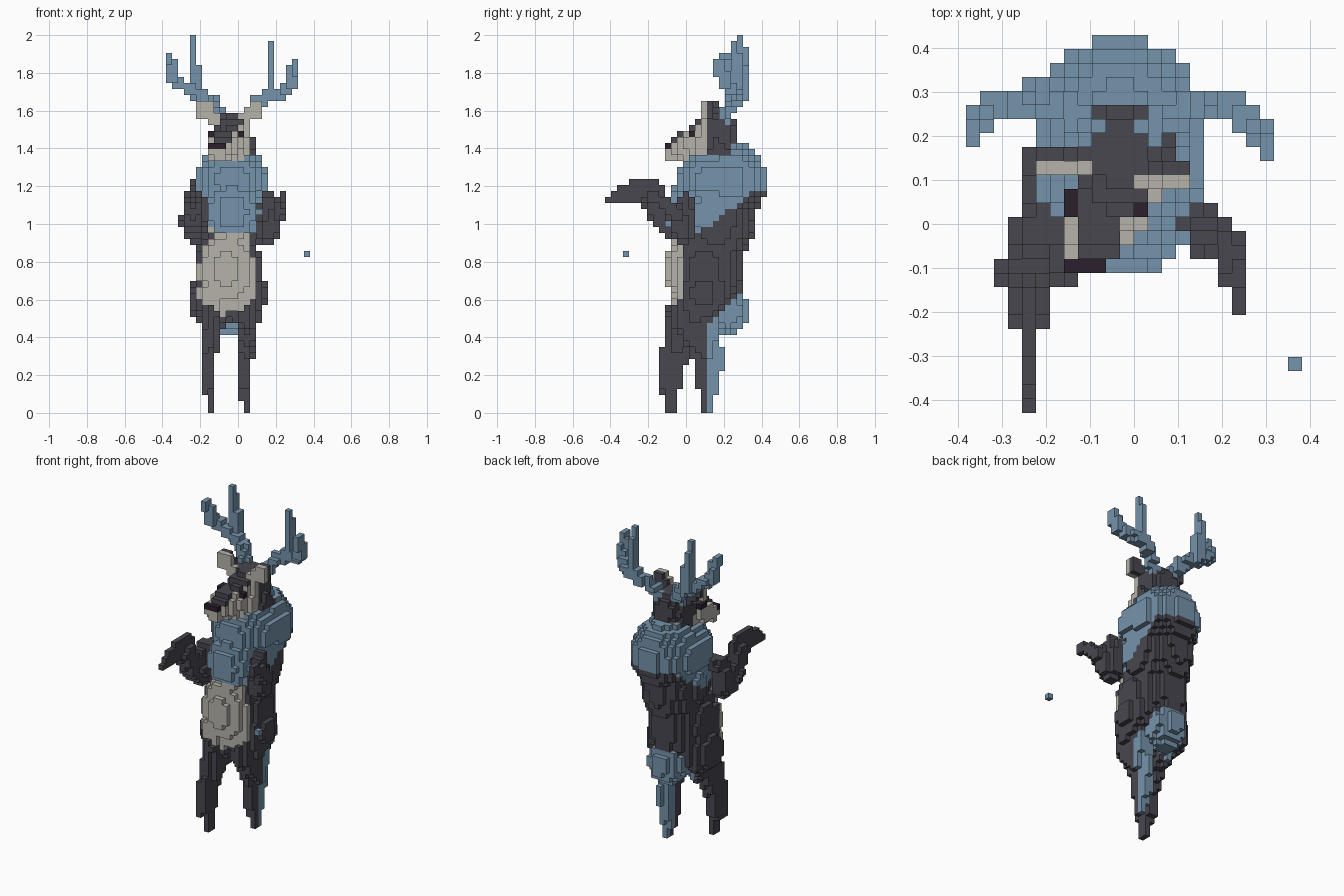
import bpy
from mathutils import Vector

if "Cube" in bpy.data.objects:
    bpy.data.objects.remove(bpy.data.objects["Cube"], do_unlink=True)

# Grid of small cubes: each cell remembers its part and its colour
NX, NY, NZ = 24, 27, 63
SIZE = 2 / NZ
grid = {}
BLUE, DARK, TAN, PLUM = range(4)


def material(name, red, green, blue):
    made = bpy.data.materials.new(name)
    made.use_nodes = True
    colour = (red, green, blue, 1)
    made.diffuse_color = colour
    made.node_tree.nodes["Principled BSDF"].inputs["Base Color"].default_value = colour
    return made


MATERIALS = [material("slate blue", .18, .295, .41),
             material("charcoal", .065, .063, .079),
             material("warm grey", .47, .45, .4),
             material("dark plum", .025, .014, .026)]


def corner(i, j, k):
    return Vector(((i - NX / 2) * SIZE, (j - NY / 2) * SIZE, k * SIZE))


CELLS = {(i, j, k): corner(i + .5, j + .5, k + .5)
         for i in range(NX) for j in range(NY) for k in range(NZ)}


def fill(part, paint, inside):
    for cell, point in CELLS.items():
        if inside(point):
            grid[cell] = (part, paint(point) if callable(paint) else paint)


def blob(part, paint, centre, radii):
    fill(part, paint, lambda point: sum(((a - c) / r) ** 2 for a, c, r
                                        in zip(point, centre, radii)) <= 1)


def box(part, paint, low, high):
    fill(part, paint, lambda point: all(a < b < c for a, b, c in zip(low, point, high)))


def tube(part, paint, points, squash=(1, 1, 1)):
    """Tapered path through (x, y, z, radius) points; squash thins an axis."""
    scale = Vector(squash)
    for first, second in zip(points, points[1:]):
        start, end = Vector(first[:3]) * scale, Vector(second[:3]) * scale
        along = end - start

        def inside(point):
            offset = point * scale - start
            t = min(1, max(0, offset.dot(along) / along.length_squared))
            radius = first[3] + (second[3] - first[3]) * t
            return (offset - along * t).length <= radius
        fill(part, paint, inside)


# Colour rules
def coat(p):
    mane_edge = .95 + max(0, .75 * (min(p.y, .36) - .07), .5 * (abs(p.x + .02) - .08))
    tail_edge = min(.67, .48 + 1.05 * (p.y - .13))
    on_tail = p.y > .12 and p.z < tail_edge and abs(p.x + .04) < .13
    if p.z > mane_edge or on_tail:
        return BLUE
    belly_half = .165 - max(0, .62 - p.z) * 1.3 - max(0, p.z - .78) * .15
    on_belly = p.y < -.02 and p.z > .51 and abs(p.x + .06) < belly_half
    return TAN if on_belly else DARK


def face(p):
    bridge_half = .04 + .2 * (p.y + .08)
    on_bridge = p.z > 1.43 and abs(p.x + .075 - .25 * p.y) < bridge_half
    on_back = p.y > .1 and p.z > 1.37
    return DARK if p.z > 1.51 or on_bridge or on_back else TAN


def neck_coat(p):
    return DARK if p.z > 1.38 else BLUE


# Body, with mane, belly and tail
blob("torso", coat, (-.05, .1, .76), (.175, .205, .28))
blob("torso", coat, (-.06, .02, .76), (.165, .125, .23))
blob("torso", coat, (-.04, .16, 1.02), (.175, .2, .27))
blob("torso", coat, (-.03, .02, 1.06), (.155, .135, .17))
blob("mane", coat, (-.035, .12, 1.23), (.195, .17, .17))
blob("mane", coat, (-.03, .23, 1.22), (.19, .2, .22))
tube("neck", neck_coat, [(-.03, .19, 1.28, .14), (-.02, .16, 1.44, .1)])
blob("tail", coat, (-.04, .22, .55), (.115, .11, .145))

# Legs, the right one stepping forward
blob("right_haunch", coat, (-.15, .08, .6), (.11, .16, .15))
blob("left_haunch", coat, (.055, .09, .63), (.1, .14, .15))
tube("right_leg", coat, [(-.14, -.08, 0, .03), (-.15, -.08, .11, .035),
                         (-.16, -.08, .15, .068), (-.16, -.075, .26, .068),
                         (-.145, -.02, .42, .1), (-.14, .02, .5, .14)], (2, 1, 1))
tube("left_leg", coat, [(.05, .11, 0, .03), (.035, .11, .08, .05),
                        (.03, .12, .2, .073), (.04, .12, .27, .075),
                        (.046, .08, .43, .11), (.046, .06, .5, .14)], (2, 1, 1))

# Arms
tube("right_arm", DARK, [(-.215, -.01, 1.11, .05), (-.235, -.05, .96, .065),
                         (-.24, -.13, 1.03, .063), (-.24, -.18, 1.13, .055)])
tube("right_hand", DARK, [(-.24, -.17, 1.17, .06), (-.24, -.28, 1.18, .055),
                          (-.24, -.42, 1.13, .018)], (2.5, 1, 1))
tube("left_arm", DARK, [(.155, -.01, 1.12, .045), (.16, -.015, .94, .055),
                        (.2, -.05, 1.05, .05), (.235, -.11, 1.11, .033),
                        (.24, -.185, 1.145, .03)])

# Antlers: trunk, upright spike and outer fork
tube("right_antler", BLUE, [(-.08, .18, 1.53, .035), (-.14, .25, 1.65, .035),
                            (-.2, .285, 1.69, .035), (-.3, .27, 1.74, .035),
                            (-.35, .24, 1.78, .037), (-.365, .205, 1.88, .027)])
tube("right_antler", BLUE, [(-.215, .29, 1.69, .04), (-.225, .3, 1.8, .033),
                            (-.24, .3, 1.89, .025), (-.24, .29, 2, .02)])
tube("left_antler", BLUE, [(.02, .18, 1.53, .035), (.09, .25, 1.64, .035),
                           (.15, .28, 1.67, .035), (.25, .25, 1.7, .035),
                           (.295, .21, 1.74, .035), (.3, .175, 1.845, .03)])
tube("left_antler", BLUE, [(.16, .27, 1.68, .035), (.175, .27, 1.76, .025),
                           (.175, .27, 1.86, .025), (.175, .255, 1.955, .02)])

# Head
blob("head", face, (-.03, .15, 1.48), (.1, .125, .115))
tube("head", face, [(-.035, .09, 1.425, .1), (-.08, 0, 1.41, .085),
                    (-.107, -.07, 1.385, .055)])
tube("throat", TAN, [(0, .07, 1.31, .055), (-.02, .07, 1.4, .07)])
for side, x, tip_x, y in (("right", -.11, -.175, .14), ("left", .02, .085, .11)):
    tube(side + "_ear", lambda p: TAN if p.y < y else DARK,
         [(x, y, 1.54, .035), (tip_x, y, 1.605, .053)], (1, 1.6, 1))
box("right_eye", PLUM, (-.16, .01, 1.465), (-.12, .08, 1.5))
box("left_eye", PLUM, (-.035, 0, 1.465), (.032, .05, 1.5))
box("nose", PLUM, (-.16, -.112, 1.395), (-.063, -.078, 1.43))

# Small loose cube beside the figure
box("loose_cube", BLUE, (.35, -.33, .825), (.38, -.3, .858))

# Turn every part's exposed cube sides into a mesh
STEPS = [tuple(sign if axis == along else 0 for axis in range(3))
         for along in range(3) for sign in (-1, 1)]


def side_corners(cell, step):
    axis = next(a for a in range(3) if step[a])
    across, up = (axis + 1) % 3, (axis + 2) % 3
    loop = []
    for shift_across, shift_up in ((0, 0), (1, 0), (1, 1), (0, 1)):
        place = list(cell)
        place[axis] += step[axis] > 0
        place[across] += shift_across
        place[up] += shift_up
        loop.append(tuple(place))
    return loop if step[axis] > 0 else loop[::-1]


for part in dict.fromkeys(name for name, colour in grid.values()):
    index, faces, colours = {}, [], []
    for cell, (name, colour) in grid.items():
        if name != part:
            continue
        for step in STEPS:
            if tuple(a + b for a, b in zip(cell, step)) not in grid:
                faces.append([index.setdefault(place, len(index))
                              for place in side_corners(cell, step)])
                colours.append(colour)
    if not faces:
        continue
    mesh = bpy.data.meshes.new(part)
    mesh.from_pydata([corner(*place) for place in index], [], faces)
    for paint in MATERIALS:
        mesh.materials.append(paint)
    for polygon, colour in zip(mesh.polygons, colours):
        polygon.material_index = colour
    bpy.context.collection.objects.link(bpy.data.objects.new(part, mesh))
